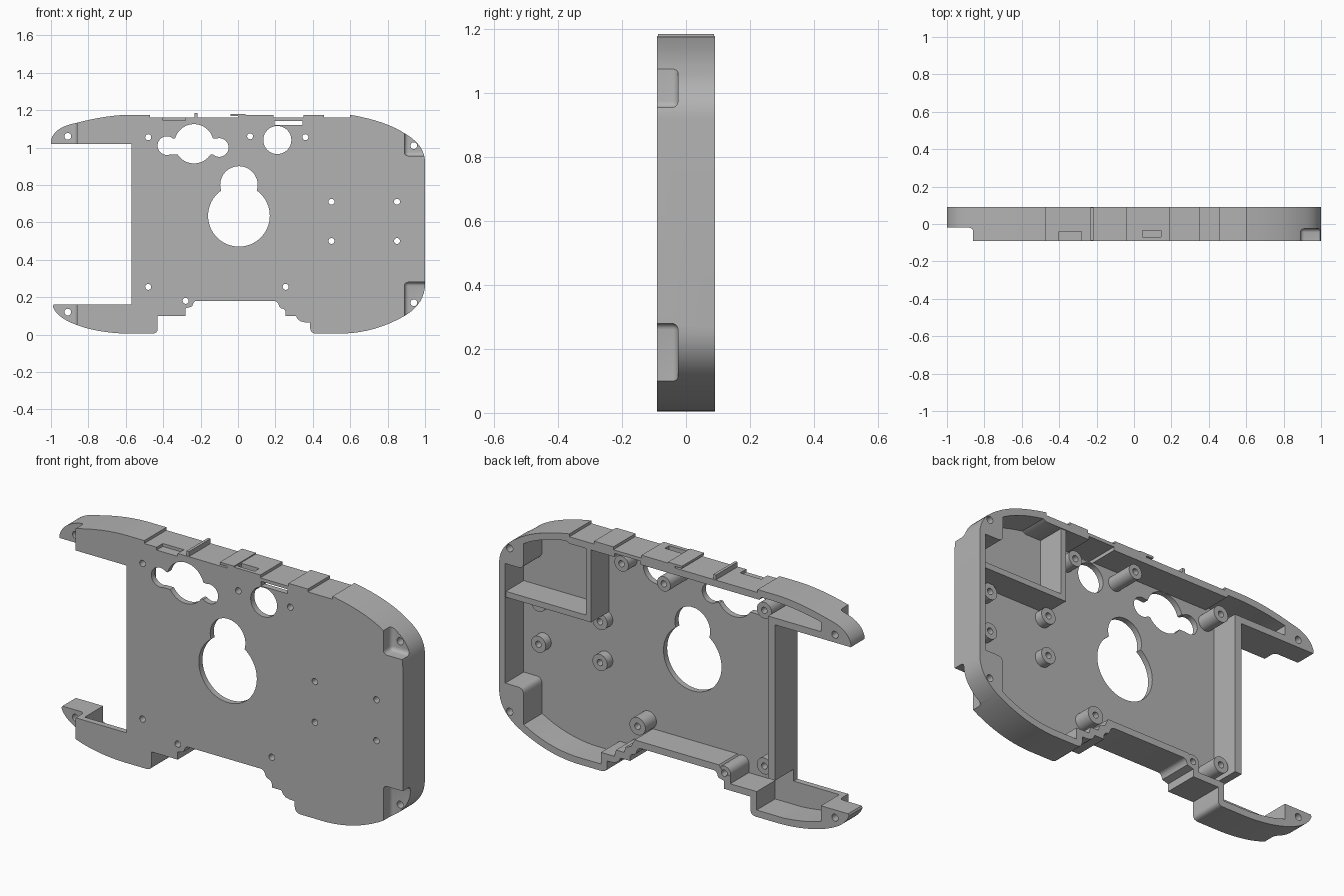
import bpy, bmesh, math
from mathutils import Vector

if "Cube" in bpy.data.objects:
    bpy.data.objects.remove(bpy.data.objects["Cube"])

FRONT, BACK, PLATE = -0.09, 0.09, -0.06

grey = bpy.data.materials.new("plain grey plastic")
grey.use_nodes = True
grey.diffuse_color = (0.45, 0.45, 0.45, 1)
grey.node_tree.nodes["Principled BSDF"].inputs["Base Color"].default_value = grey.diffuse_color


def bend(start, control, end, steps=8):
    """Points along a quadratic curve."""
    a, b, c = Vector(start), Vector(control), Vector(end)
    path = []
    for i in range(steps + 1):
        t = i / steps
        path.append(tuple(a * (1 - t) ** 2 + b * 2 * t * (1 - t) + c * t * t))
    return path


def finish(bm, name):
    bmesh.ops.recalc_face_normals(bm, faces=bm.faces)
    mesh = bpy.data.meshes.new(name)
    bm.to_mesh(mesh)
    bm.free()
    mesh.materials.append(grey)
    obj = bpy.data.objects.new(name, mesh)
    bpy.context.collection.objects.link(obj)
    return obj


def prism(name, outline, y0, y1):
    """Solid with an x-z outline, running from y0 to y1."""
    bm = bmesh.new()
    face = bm.faces.new([bm.verts.new((x, y0, z)) for x, z in outline])
    moved = bmesh.ops.extrude_face_region(bm, geom=[face])["geom"]
    verts = [v for v in moved if isinstance(v, bmesh.types.BMVert)]
    bmesh.ops.translate(bm, verts=verts, vec=(0, y1 - y0, 0))
    return finish(bm, name)


def disc(name, x, z, radius, y0=-1, y1=1, sides=32):
    turn = [math.tau * i / sides for i in range(sides)]
    ring = [(x + radius * math.cos(a), z + radius * math.sin(a)) for a in turn]
    return prism(name, ring, y0, y1)


def box(name, xs, ys, zs, rounding=0):
    bm = bmesh.new()
    bmesh.ops.create_cube(bm, size=1)
    for v in bm.verts:
        v.co = [r[0] if c < 0 else r[1] for c, r in zip(v.co, (xs, ys, zs))]
    if rounding:
        bmesh.ops.bevel(bm, geom=bm.edges[:], offset=rounding, segments=4,
                        profile=0.5, affect='EDGES')
    return finish(bm, name)


def cut(target, cutter, keep=False):
    mod = target.modifiers.new("cut", 'BOOLEAN')
    mod.operation, mod.solver, mod.object = 'DIFFERENCE', 'EXACT', cutter
    bpy.context.view_layer.objects.active = target
    bpy.ops.object.modifier_apply(modifier=mod.name)
    if not keep:
        bpy.data.objects.remove(cutter)


# Outer outline: top edge with its stepped pads, then round clockwise
outline = [(-1, 1.02)]
outline += bend((-1, 1.04), (-0.98, 1.11), (-0.87, 1.13))
outline += bend((-0.87, 1.13), (-0.7, 1.175), (-0.57, 1.175))[1:]
low, high = 1.16, 1.175
outline += [(-0.47, high), (-0.47, low), (0, low), (0, 1.168), (-0.04, 1.168),
            (-0.04, 1.18), (0.04, 1.18), (0.04, high), (0.19, high), (0.19, low),
            (0.35, low), (0.35, high), (0.46, high), (0.46, low), (0.6, low)]
outline += bend((0.6, high), (0.8, 1.14), (0.9, 1.07))
outline += bend((0.9, 1.07), (1, 1.01), (1, 0.92))[1:]
outline += bend((1, 0.27), (1, 0.17), (0.9, 0.105))
outline += bend((0.9, 0.105), (0.74, 0.01), (0.56, 0.005))[1:]
outline += bend((0.42, 0.005), (0.385, 0.005), (0.385, 0.04), 4)
outline += bend((0.385, 0.065), (0.32, 0.06), (0.31, 0.1), 4)
outline += [(0.255, 0.1)]
outline += bend((0.255, 0.12), (0.25, 0.14), (0.23, 0.14), 4)
outline += bend((0.22, 0.15), (0.215, 0.18), (0.19, 0.18), 4)
outline += bend((-0.22, 0.18), (-0.24, 0.18), (-0.245, 0.15), 4)
outline += [(-0.28, 0.14), (-0.28, 0.1), (-0.43, 0.1)]
outline += bend((-0.43, 0.03), (-0.43, 0.005), (-0.46, 0.005), 4)
outline += bend((-0.6, 0.005), (-0.75, 0.01), (-0.86, 0.05))
outline += bend((-0.86, 0.05), (-0.97, 0.09), (-0.99, 0.15))[1:]
outline += [(-0.985, 0.16), (-0.57, 0.16), (-0.57, 1.02)]
shell = prism("shell", outline, FRONT, BACK)

# Inner hollow, leaving solid corner blocks and arm tips
hollow = [(-0.53, 1.055), (-0.83, 1.055)]
hollow += bend((-0.83, 1.105), (-0.7, 1.135), (-0.57, 1.14))
hollow += [(-0.49, 1.14), (-0.48, 1.125), (0.6, 1.125)]
hollow += bend((0.62, 1.135), (0.77, 1.11), (0.86, 1.055))
hollow += bend((0.86, 0.96), (0.86, 0.925), (0.89, 0.925), 5)
hollow += [(0.965, 0.925), (0.965, 0.31)]
hollow += bend((0.89, 0.31), (0.86, 0.31), (0.86, 0.27), 5)
hollow += bend((0.86, 0.125), (0.72, 0.045), (0.56, 0.04))
hollow += [(0.42, 0.04), (0.42, 0.1), (0.345, 0.1), (0.335, 0.135), (0.29, 0.135),
           (0.28, 0.165), (0.25, 0.175), (0.23, 0.215), (-0.25, 0.215),
           (-0.28, 0.175), (-0.315, 0.175), (-0.315, 0.135), (-0.465, 0.135),
           (-0.465, 0.04), (-0.6, 0.04)]
hollow += bend((-0.62, 0.04), (-0.75, 0.05), (-0.83, 0.08), 5)
hollow += [(-0.83, 0.22), (-0.53, 0.22)]
cut(shell, prism("hollow_cutter", hollow, PLATE, 1))

# Front pockets at the corners and the recessed arm tips
for zs in ((0.955, 1.5), (-0.5, 0.28)):
    cut(shell, box("pocket_cutter", (0.89, 1.5), (-0.5, -0.025), zs, 0.02))
cut(shell, box("tip_cutter", (-1.5, -0.86), (-0.5, -0.02), (-1, 2), 0.02))

# Large openings in the front plate
for x, z, r in ((0.005, 0.635, 0.165), (0.005, 0.8, 0.1), (0.21, 1.04, 0.075),
                (-0.235, 1.02, 0.105), (-0.38, 1.01, 0.05), (-0.1, 1, 0.05)):
    cut(shell, disc("opening_cutter", x, z, r, -1, 0, 64))
cut(shell, box("bar_cutter", (-0.38, -0.1), (-1, 0), (0.963, 1.048)))

# Small notches in the top edge
cut(shell, box("slot_cutter", (0.195, 0.345), (-1, 1), (1.12, 1.143)))
cut(shell, box("notch_cutter", (-0.4, -0.28), (-1, -0.04), (1.145, 2)))
cut(shell, box("notch_cutter", (0.045, 0.145), (-0.07, -0.035), (1.145, 2)))

# Screw holes through the arm tips and corner blocks
for x, z in ((-0.91, 1.06), (-0.91, 0.12), (0.94, 1.01), (0.94, 0.17)):
    cut(shell, disc("screw_cutter", x, z, 0.018))

# Screw bosses: position, radius and the depth they reach
parts = [shell]
bosses = [(x, z, 0.042, -0.015) for x in (0.5, 0.85) for z in (0.5, 0.71)]
bosses += [(-0.48, 1.055, 0.042, 0.05), (-0.48, 0.255, 0.042, 0.05),
           (0.255, 0.255, 0.045, 0.03), (0.36, 1.055, 0.04, 0.01),
           (0.065, 1.06, 0.038, 0.088), (-0.28, 0.18, 0.036, 0.088)]
for x, z, r, top in bosses:
    boss = disc("screw_boss", x, z, r, PLATE - 0.01, top)
    drill = disc("drill_cutter", x, z, 0.016)
    cut(shell, drill, keep=True)
    cut(boss, drill)
    parts.append(boss)

# Compartment walls inside and the rib across the top
parts.append(box("compartment_shelf", (0.48, 0.98), (PLATE - 0.01, 0.085), (0.75, 0.78)))
parts.append(box("compartment_wall", (0.48, 0.51), (PLATE - 0.01, 0.085), (0.75, 1.135)))
parts.append(box("top_rib", (-0.232, -0.217), (FRONT + 0.002, BACK - 0.002), (1.15, 1.185)))

# Smooth the curved walls, keep the edges crisp
bpy.ops.object.select_all(action='DESELECT')
for part in parts:
    part.select_set(True)
bpy.context.view_layer.objects.active = shell
bpy.ops.object.shade_smooth_by_angle(angle=math.radians(30))
